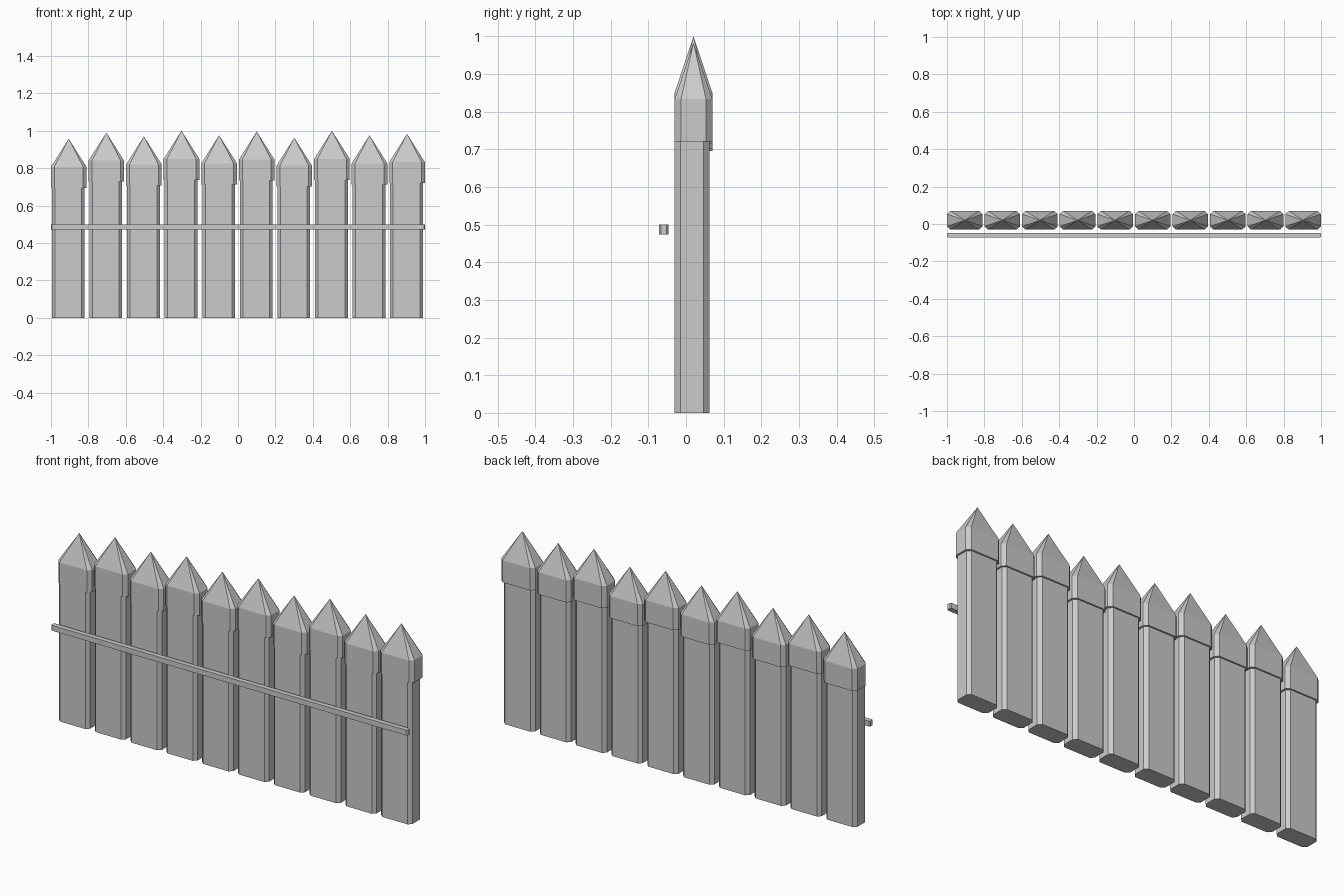
import bpy
import bmesh

cube = bpy.data.objects.get("Cube")
if cube:
    bpy.data.objects.remove(cube, do_unlink=True)

grey = bpy.data.materials.new("plain_grey")
grey.use_nodes = True
colour = (0.6, 0.6, 0.6, 1)
grey.diffuse_color = colour
grey.node_tree.nodes["Principled BSDF"].inputs["Base Color"].default_value = colour


def chamfered_prism(name, x, y, z, cut_x, cut_y, tip=None):
    """Upright block with cut corners over the x, y, z ranges, flat or pointed on top."""
    (x0, x1), (y0, y1), (z0, z1) = x, y, z
    outline = [(x0 + cut_x, y0), (x1 - cut_x, y0), (x1, y0 + cut_y), (x1, y1 - cut_y),
               (x1 - cut_x, y1), (x0 + cut_x, y1), (x0, y1 - cut_y), (x0, y0 + cut_y)]
    bm = bmesh.new()
    low = [bm.verts.new((px, py, z0)) for px, py in outline]
    high = [bm.verts.new((px, py, z1)) for px, py in outline]
    bm.faces.new(low[::-1])
    if tip:
        peak = bm.verts.new(((x0 + x1) / 2, (y0 + y1) / 2, tip))
    else:
        bm.faces.new(high)
    for i in range(8):
        j = (i + 1) % 8
        bm.faces.new((low[i], low[j], high[j], high[i]))
        if tip:
            bm.faces.new((high[i], high[j], peak))
    mesh = bpy.data.meshes.new(name)
    bm.to_mesh(mesh)
    bm.free()
    mesh.materials.append(grey)
    obj = bpy.data.objects.new(name, mesh)
    bpy.context.collection.objects.link(obj)
    return obj


# Pickets of uneven height, each a post with a wider pointed head
tips = [0.957, 0.99, 0.97, 1.0, 0.976, 0.996, 0.963, 1.0, 0.976, 0.983]
for n, tip in enumerate(tips):
    cx = -0.905 + n * 0.201
    base = tip - 0.262
    chamfered_prism(f"picket_post_{n + 1}", (cx - 0.09, cx + 0.085), (-0.03, 0.062),
                    (0, base), 0.016, 0.016)
    chamfered_prism(f"picket_head_{n + 1}", (cx - 0.095, cx + 0.095), (-0.03, 0.07),
                    (base, tip - 0.15), 0.018, 0.017, tip)

# Thin rail standing just in front of the pickets
chamfered_prism("front_rail", (-1, 1), (-0.072, -0.047), (0.473, 0.5), 0.006, 0.005)
